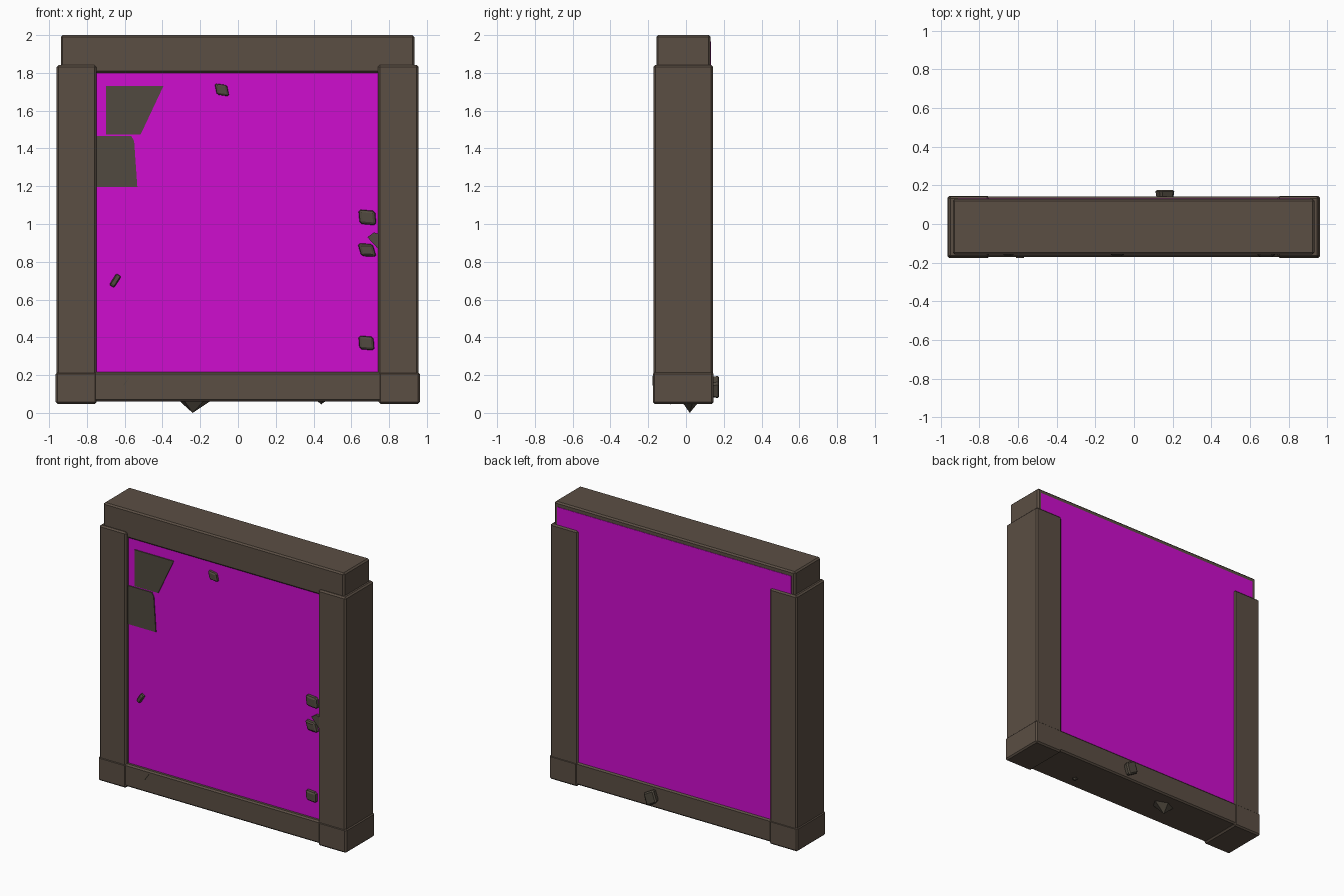
import bpy, bmesh, math
from mathutils import Matrix, Vector, Euler

if "Cube" in bpy.data.objects:
    bpy.data.objects.remove(bpy.data.objects["Cube"])


def material(name, rgb):
    m = bpy.data.materials.new(name)
    m.diffuse_color = (*rgb, 1)
    m.use_nodes = True
    m.node_tree.nodes["Principled BSDF"].inputs["Base Color"].default_value = m.diffuse_color
    return m


WOOD = material("dark brown", (0.104, 0.077, 0.057))
ROCK = material("grey brown", (0.082, 0.068, 0.050))
GLOW = material("magenta", (0.62, 0.004, 0.62))


def finish(bm, name, mat):
    bmesh.ops.recalc_face_normals(bm, faces=bm.faces)
    me = bpy.data.meshes.new(name)
    bm.to_mesh(me)
    bm.free()
    me.materials.append(mat)
    ob = bpy.data.objects.new(name, me)
    bpy.context.collection.objects.link(ob)
    return ob


def box(name, x, y, z, mat, bevel=0.01):
    bm = bmesh.new()
    bmesh.ops.create_cube(bm, size=1)
    for v in bm.verts:
        v.co = Vector([r[0] if c < 0 else r[1] for c, r in zip(v.co, (x, y, z))])
    if bevel:
        bmesh.ops.bevel(bm, geom=bm.edges[:], offset=bevel, segments=1, affect='EDGES')
    return finish(bm, name, mat)


def plate(name, pts, y0, y1, mat):
    # flat polygon in xz, given thickness along y
    bm = bmesh.new()
    f = bm.faces.new([bm.verts.new((x, y0, z)) for x, z in pts])
    ext = bmesh.ops.extrude_face_region(bm, geom=[f])
    for v in ext['geom']:
        if isinstance(v, bmesh.types.BMVert):
            v.co.y = y1
    return finish(bm, name, mat)


def stone(name, loc, size, rot, skew=0.3):
    # chipped, leaning cube
    bm = bmesh.new()
    bmesh.ops.create_cube(bm, size=1)
    for v in bm.verts:
        v.co.x -= skew * v.co.z
        if v.co.y < 0:
            v.co.x *= 0.8
            v.co.z *= 0.8
    bmesh.ops.bevel(bm, geom=bm.edges[:], offset=0.12, segments=1, affect='EDGES')
    m = Matrix.LocRotScale(Vector(loc), Euler((0, math.radians(rot), 0)), Vector(size))
    bm.transform(m)
    return finish(bm, name, ROCK)


def spike(name, base, tip, radius, squash=1.0):
    # five-sided pointed rock from base to tip
    bm = bmesh.new()
    a, b = Vector(base), Vector(tip)
    bmesh.ops.create_cone(bm, cap_ends=True, segments=5, radius1=radius,
                          radius2=0, depth=(b - a).length)
    q = Vector((0, 0, 1)).rotation_difference(b - a)
    bm.transform(Matrix.LocRotScale((a + b) / 2, q, Vector((1, squash, 1))))
    return finish(bm, name, ROCK)


# frame beams
box("top_beam", (-0.938, 0.934), (-0.157, 0.13), (1.80, 2.0), WOOD)
box("bottom_beam", (-0.80, 0.80), (-0.172, 0.143), (0.06, 0.217), WOOD)
box("left_post", (-0.96, -0.75), (-0.172, 0.143), (0.10, 1.842), WOOD)
box("right_post", (0.742, 0.956), (-0.172, 0.143), (0.10, 1.842), WOOD)
box("left_foot_block", (-0.966, -0.748), (-0.176, 0.146), (0.048, 0.216), WOOD)
box("right_foot_block", (0.745, 0.963), (-0.176, 0.146), (0.048, 0.216), WOOD)

# glowing slab inside the frame, showing on the back of the top beam
box("portal_slab_lower", (-0.91, 0.91), (-0.145, 0.133), (0.18, 1.83), GLOW, 0)
plate("portal_slab_upper", [(-0.91, 1.82), (0.91, 1.82), (0.91, 1.967), (-0.91, 1.967)],
      0.10, 0.133, GLOW)

# flat stone patches on the slab
plate("upper_patch", [(-0.70, 1.73), (-0.395, 1.73), (-0.515, 1.475), (-0.70, 1.475)],
      -0.152, -0.14, ROCK)
plate("lower_patch", [(-0.76, 1.465), (-0.565, 1.465), (-0.55, 1.44),
                      (-0.533, 1.195), (-0.76, 1.195)], -0.152, -0.14, ROCK)

# small stones stuck in the slab
stone("top_stone", (-0.085, -0.14, 1.71), (0.075, 0.05, 0.065), 8)
stone("right_stone_high", (0.685, -0.14, 1.035), (0.10, 0.06, 0.085), 5, 0.15)
stone("right_stone_middle", (0.683, -0.14, 0.862), (0.09, 0.06, 0.075), 3, 0.3)
plate("right_stone_chip", [(0.685, 0.93), (0.72, 0.955), (0.75, 0.945), (0.75, 0.86)],
      -0.165, -0.14, ROCK)
stone("right_stone_low", (0.68, -0.14, 0.37), (0.09, 0.06, 0.08), 5, 0.15)
stone("left_stone", (-0.65, -0.14, 0.70), (0.035, 0.05, 0.08), 35, 0.1)

# stones poking out of the bottom beam
plate("beam_sliver", [(-0.61, 0.145), (-0.60, 0.15), (-0.57, 0.195)], -0.177, -0.15, ROCK)
spike("underside_spike", (-0.235, 0.02, 0.07), (-0.24, 0.02, 0.0), 0.095, 0.6)
spike("underside_chip", (0.44, -0.08, 0.07), (0.44, -0.08, 0.045), 0.035)
stone("back_stone", (0.16, 0.145, 0.137), (0.09, 0.062, 0.09), 30, 0.2)
